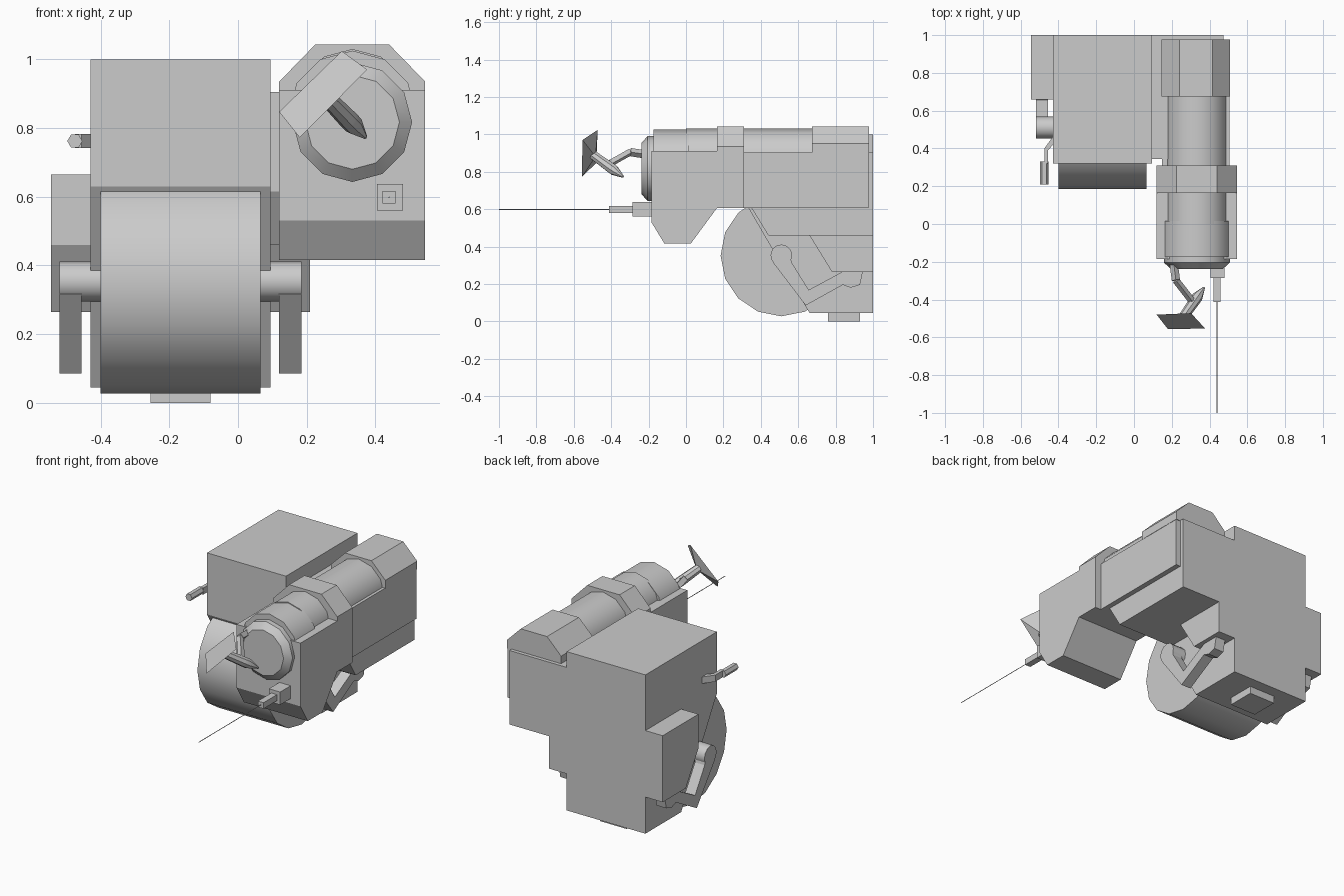
import bpy, bmesh, math
from mathutils import Vector

if "Cube" in bpy.data.objects:
    bpy.data.objects.remove(bpy.data.objects["Cube"])


def finish(name, bm, smooth=False):
    bmesh.ops.recalc_face_normals(bm, faces=bm.faces)
    me = bpy.data.meshes.new(name)
    bm.to_mesh(me)
    bm.free()
    if smooth:
        me.shade_smooth()
        me.set_sharp_from_angle(angle=math.radians(35))
    ob = bpy.data.objects.new(name, me)
    bpy.context.scene.collection.objects.link(ob)
    return ob


def prism(name, pts, lo, hi, axis='x'):
    """Extrude a (y,z) profile along x, or an (x,z) profile along y, or (x,y) along z."""
    put = {'x': lambda p, t: (t, p[0], p[1]),
           'y': lambda p, t: (p[0], t, p[1]),
           'z': lambda p, t: (p[0], p[1], t)}[axis]
    bm = bmesh.new()
    a = [bm.verts.new(put(p, lo)) for p in pts]
    b = [bm.verts.new(put(p, hi)) for p in pts]
    bm.faces.new(a)
    bm.faces.new(b)
    n = len(pts)
    for i in range(n):
        j = (i + 1) % n
        bm.faces.new((a[i], a[j], b[j], b[i]))
    return finish(name, bm)


def box(name, x, y, z):
    return prism(name, [(y[0], z[0]), (y[1], z[0]), (y[1], z[1]), (y[0], z[1])], *x)


def lathe(name, start, direction, rings, sides=12, smooth=True):
    """Round part along a direction; rings are (distance, radius)."""
    q = Vector(direction).to_track_quat('Z', 'Y')
    bm = bmesh.new()
    loops = []
    for d, r in rings:
        loops.append([bm.verts.new(Vector(start) + q @ Vector((
            r * math.cos(2 * math.pi * i / sides),
            r * math.sin(2 * math.pi * i / sides), d))) for i in range(sides)])
    for a, b in zip(loops, loops[1:]):
        for i in range(sides):
            j = (i + 1) % sides
            bm.faces.new((a[i], a[j], b[j], b[i]))
    bm.faces.new(loops[0])
    bm.faces.new(loops[-1])
    return finish(name, bm, smooth)


def rod(name, p, q, r, sides=4, smooth=False):
    d = Vector(q) - Vector(p)
    return lathe(name, p, d, [(0, r), (d.length, r)], sides, smooth)


# main body with sloped underside, and foot
prism("body", [(.32, 1), (.32, .63), (.66, .045), (1, .045), (1, 1)], -.43, .095)
box("foot", (-.255, -.08), (.76, .93), (0, .06))

# drum and axle
lathe("drum", (-.40, .51, .352), (1, 0, 0), [(0, .325), (.465, .325)], 16)
lathe("axle", (-.52, .51, .353), (1, 0, 0), [(0, .058), (.705, .058)], 12)

# side brackets and cranked drum arms
bracket = [(.66, .665), (.66, .46), (.78, .265), (1, .265), (1, .665)]
arm = [(.465, .315), (.64, .085), (.838, .195), (.88, .18), (.93, .195),
       (.945, .265), (.90, .30), (.795, .243), (.656, .168), (.565, .315),
       (.55, .39), (.48, .39)]
for side, bx, ax in (("left", (-.545, -.43), (-.52, -.455)),
                     ("right", (.095, .21), (.12, .185))):
    prism(side + "_bracket", bracket, *bx)
    prism(side + "_drum_arm", arm, *ax)

# side handle
prism("handle_arm", [(-.42, .475), (-.475, .40), (-.475, .32), (-.455, .32), (-.455, .39), (-.42, .43)],
      .742, .782, 'z')
rod("handle_grip", (-.475, .33, .762), (-.475, .21, .762), .022, 6, True)

# mounting block between body and barrel
prism("mount_block", [(.345, .905), (.345, .615), (.44, .46), (1, .46), (1, .905)], .095, .475)

# barrel housing
prism("front_housing", [(-.185, .91), (-.185, .53), (-.115, .415), (.025, .415),
                        (.165, .605), (.31, .605), (.31, .91)], .12, .545)
box("rear_housing", (.148, .506), (.31, .975), (.605, .902))

# faceted straps over the barrel
prism("front_strap", [(.12, .905), (.12, .935), (.225, 1.043), (.44, 1.043),
                      (.545, .935), (.545, .905)], .165, .31, 'y')
prism("rear_strap", [(.146, .90), (.146, .95), (.24, 1.043), (.415, 1.043),
                     (.508, .95), (.508, .90)], .675, .978, 'y')

# barrel, collar and bevelled nose
lathe("barrel", (.333, 0, .865), (0, 1, 0), [(0, .165), (.70, .165)], 12)
lathe("collar", (.333, -.175, .838), (0, 1, 0), [(0, .187), (.19, .187)], 12)
lathe("nose", (.333, -.238, .817), (0, 1, 0), [(0, .137), (.033, .174), (.08, .174)], 12)

# stepped probe with needle
box("probe_base", (.405, .48), (-.285, -.18), (.56, .637))
box("probe_tip", (.421, .459), (-.413, -.28), (.58, .616))
rod("needle", (.44, -.41, .598), (.44, -1, .598), .0025)

# tilted plate with shallow pyramid back
corners = [(.12, -.48, .847), (.302, -.472, 1.024), (.376, -.553, .97), (.18, -.557, .772)]
centre = sum((Vector(c) for c in corners), Vector()) / 4
axis = (Vector((.374, -.332, .77)) - centre).normalized()
bm = bmesh.new()
vs = [bm.verts.new(c) for c in corners]
apex = bm.verts.new(centre + axis * .045)
bm.faces.new(vs)
for i in range(4):
    bm.faces.new((vs[i], vs[(i + 1) % 4], apex))
finish("plate", bm)

# pointed spindle behind plate and bent support
lathe("spindle", centre + axis * .02, axis,
      [(0, .025), (.13, .029), (.165, .029), (.235, .006)], 8)
bend = (.222, -.298, .905)
rod("support_lower", (.205, -.17, .885), bend, .022)
rod("support_upper", bend, (.305, -.405, .845), .019)
